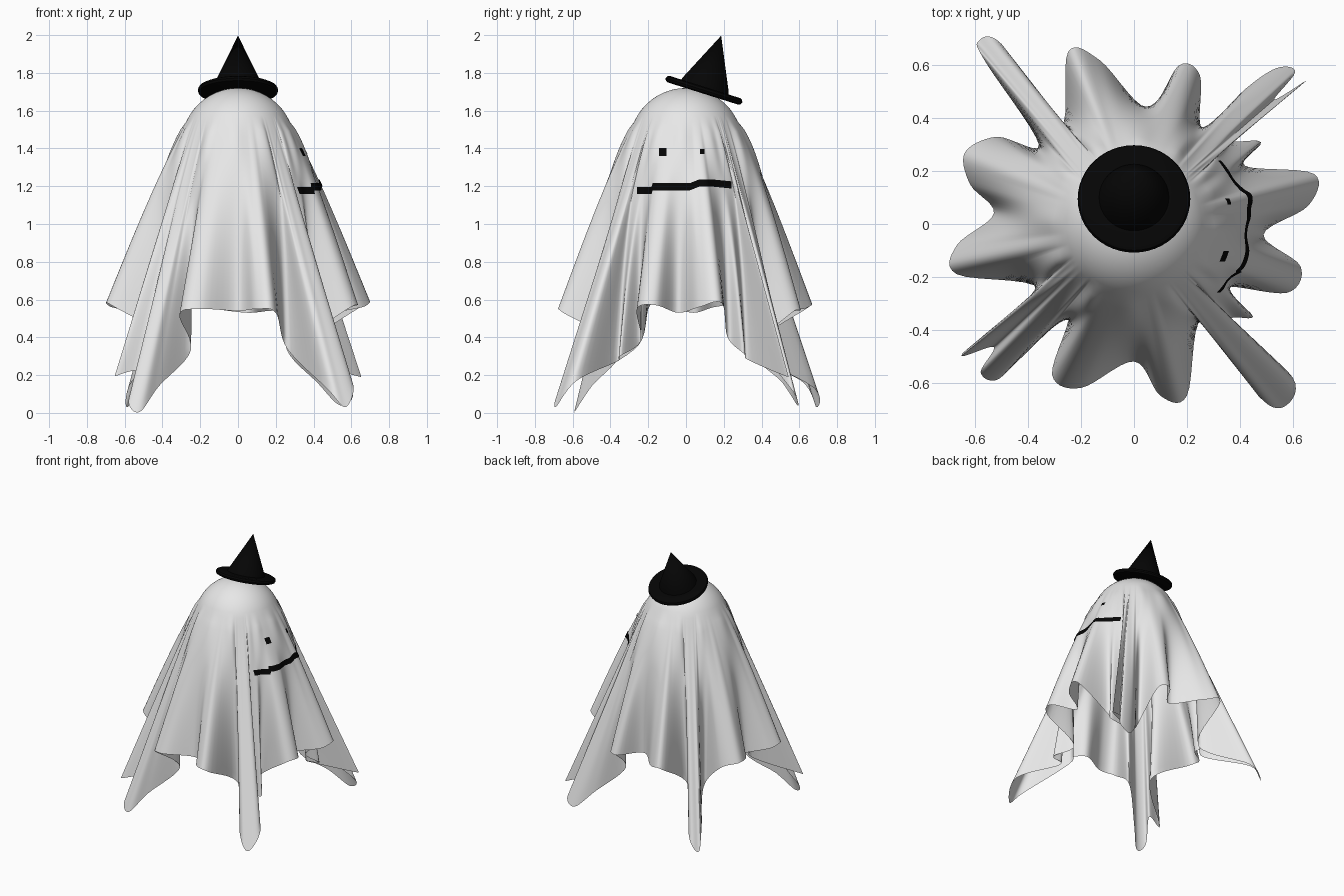
import bpy, bmesh, math
from mathutils import Vector, Matrix
from mathutils.bvhtree import BVHTree

if "Cube" in bpy.data.objects:
    bpy.data.objects.remove(bpy.data.objects["Cube"])


def material(name, rgb):
    m = bpy.data.materials.new(name)
    m.diffuse_color = (*rgb, 1)
    m.use_nodes = True
    m.node_tree.nodes["Principled BSDF"].inputs["Base Color"].default_value = m.diffuse_color
    return m


WHITE = material("sheet white", (0.8, 0.8, 0.8))
BLACK = material("black", (0.0015, 0.0015, 0.0015))


def make_object(name, bm, mat, smooth=60):
    mesh = bpy.data.meshes.new(name)
    bm.to_mesh(mesh)
    bm.free()
    mesh.materials.append(mat)
    ob = bpy.data.objects.new(name, mesh)
    bpy.context.collection.objects.link(ob)
    bpy.ops.object.select_all(action='DESELECT')
    ob.select_set(True)
    bpy.context.view_layer.objects.active = ob
    bpy.ops.object.shade_smooth_by_angle(angle=math.radians(smooth))
    return ob


# Hem of the sheet, counter-clockwise from the front right corner
HEM = [Vector(p) for p in [
    (.57, -.69, .03), (.60, -.58, .17), (.37, -.37, .27), (.45, -.35, .30),
    (.35, -.24, .38), (.58, -.26, .55), (.63, -.16, .57), (.49, -.04, .53),
    (.66, .07, .56), (.68, .19, .58), (.42, .22, .40), (.48, .31, .31),
    (.36, .33, .28), (.65, .54, .19), (.53, .47, .24), (.61, .575, .10),
    (.54, .59, .04), (.42, .51, .16), (.26, .36, .33), (.25, .56, .53),
    (.17, .60, .54), (.05, .44, .53), (-.13, .62, .55), (-.25, .65, .56),
    (-.28, .37, .34), (-.50, .68, .13), (-.59, .69, .03), (-.56, .61, .17),
    (-.36, .30, .32), (-.52, .33, .52), (-.64, .27, .57), (-.62, .15, .56),
    (-.53, .04, .53), (-.67, -.08, .56), (-.67, -.19, .57),
    (-.36, -.25, .36), (-.65, -.49, .20), (-.53, -.465, .22),
    (-.58, -.56, .06), (-.52, -.59, .005), (-.42, -.50, .14),
    (-.25, -.35, .33), (-.31, -.57, .52), (-.20, -.62, .55),
    (.0, -.52, .54), (.10, -.65, .55), (.20, -.65, .53),
    (.26, -.36, .34), (.47, -.65, .13)]]
N = len(HEM)
SUB, DOME, SKIRT = 7, 9, 24


def hem_point(i, t):
    a, b, c, d = (HEM[(i + k) % N] for k in (-1, 0, 1, 2))
    p = 0.5 * (2 * b + (c - a) * t + (2 * a - 5 * b + 4 * c - d) * t * t
               + (3 * b - a - 3 * c + d) * t ** 3)
    p.z = max(p.z, 0)
    return p


# Direction of each hem point, evened out so it rises steadily round the dome
raw = [math.atan2(HEM[0].y, HEM[0].x)]
for i in range(1, N):
    step = math.atan2(HEM[i].y, HEM[i].x) - raw[-1]
    raw.append(raw[-1] + (step + math.pi) % math.tau - math.pi)


def direction(i):
    return sum(raw[(i + k) % N] + math.tau * ((i + k) // N)
               for k in range(-3, 4)) / 7


# Draped sheet: round dome on top, folds widening down to the hem
bm = bmesh.new()
top = bm.verts.new((0, 0, 1.72))
columns = []
for i in range(N):
    for s in range(SUB):
        f = s / SUB
        phi = direction(i) * (1 - f) + direction(i + 1) * f
        col = []
        for k in range(1, DOME + 1):
            a = math.radians(66) * k / DOME
            ring = Vector((.3 * math.sin(a) * math.cos(phi),
                           .3 * math.sin(a) * math.sin(phi),
                           1.42 + .3 * math.cos(a)))
            col.append(bm.verts.new(ring))
        end = hem_point(i, f)
        r = math.hypot(end.x, end.y)
        # hollows stay shallow near the top, corners run straight
        bulge = (.02 + .27 * max(0, .68 - r)) * min(1, max(0, (.85 - r) / .1))
        for k in range(1, SKIRT + 1):
            t = k / SKIRT
            p = ring.lerp(end, t)
            out = Vector((p.x, p.y, 0)).normalized()
            col.append(bm.verts.new(p + out * bulge * math.sin(math.pi * t ** .7)))
        columns.append(col)
for j, col in enumerate(columns):
    nxt = columns[(j + 1) % len(columns)]
    bm.faces.new((top, col[0], nxt[0]))
    for k in range(len(col) - 1):
        bm.faces.new((col[k], col[k + 1], nxt[k + 1], nxt[k]))
tree = BVHTree.FromBMesh(bm)
make_object("draped_sheet", bm, WHITE, 80)


# Face details: thin patches laid on the right side of the sheet
def patch(name, y0, y1, height, mid, cols, rows=3):
    bm = bmesh.new()
    grid = []
    for i in range(cols + 1):
        y = y0 + (y1 - y0) * i / cols
        line = []
        for j in range(rows + 1):
            z = mid(y) + height * (j / rows - .5)
            hit = tree.ray_cast(Vector((2, y, z)), Vector((-1, 0, 0)))[0]
            line.append(bm.verts.new((hit.x + .006, y, z)) if hit else None)
        grid.append(line)
    for i in range(cols):
        for j in range(rows):
            q = (grid[i][j], grid[i + 1][j], grid[i + 1][j + 1], grid[i][j + 1])
            if None in q:
                continue
            xs = [v.co.x for v in q]
            if max(xs) - min(xs) < .06:
                bm.faces.new(q)
    make_object(name, bm, BLACK)


def mouth_line(y):
    if y < -.18:
        return 1.178
    if y < .02:
        return 1.197
    return 1.197 + .02 * min((y - .02) / .05, 1) - .1 * max(y - .14, 0)


patch("left_eye", -.142, -.102, .042, lambda y: 1.381, 6)
patch("right_eye", .073, .097, .026, lambda y: 1.384, 4)
patch("mouth", -.26, .24, .038, mouth_line, 90)

# Pointed hat: one turned profile, tilted back
PROFILE = [(0, -.018), (.195, -.018), (.208, -.012), (.213, 0), (.208, .012),
           (.195, .018), (.132, .018), (.128, .03), (0, .303)]
bm = bmesh.new()
SEG = 48
rings = []
for r, z in PROFILE:
    if r == 0:
        rings.append([bm.verts.new((0, 0, z))] * SEG)
    else:
        rings.append([bm.verts.new((r * math.cos(math.tau * i / SEG),
                                    r * math.sin(math.tau * i / SEG), z))
                      for i in range(SEG)])
for a, b in zip(rings, rings[1:]):
    for i in range(SEG):
        j = (i + 1) % SEG
        bm.faces.new(list(dict.fromkeys((a[i], a[j], b[j], b[i]))))
bm.transform(Matrix.Translation((0, .095, 1.708))
             @ Matrix.Rotation(math.radians(-17.5), 4, 'X'))
bmesh.ops.recalc_face_normals(bm, faces=bm.faces)
make_object("pointed_hat", bm, BLACK, 40)
